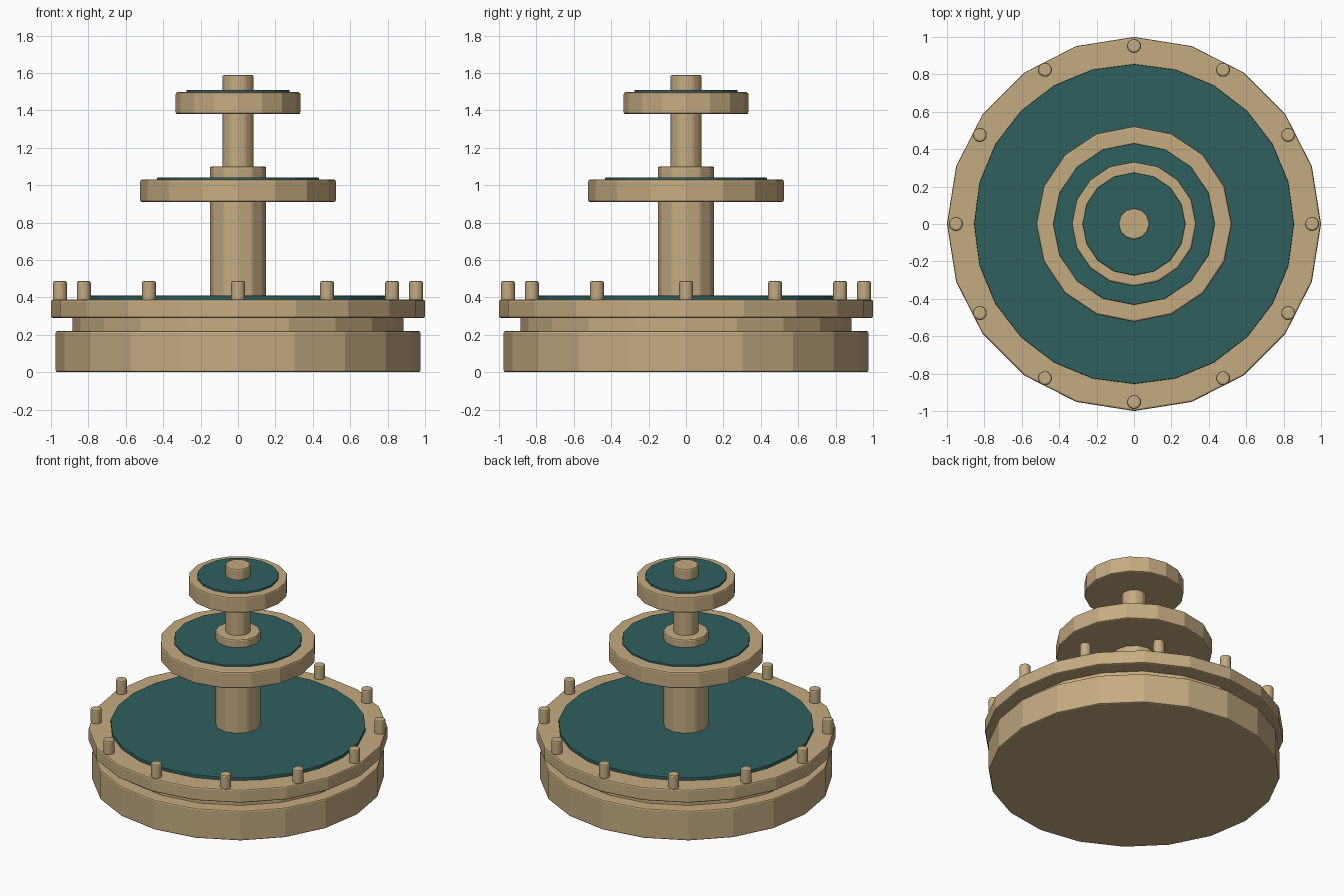
import bpy, math

if "Cube" in bpy.data.objects:
    bpy.data.objects.remove(bpy.data.objects["Cube"])


def material(name, rgb):
    m = bpy.data.materials.new(name)
    m.diffuse_color = (*rgb, 1)
    m.use_nodes = True
    m.node_tree.nodes["Principled BSDF"].inputs["Base Color"].default_value = m.diffuse_color
    return m


stone = material("sandstone", (0.56, 0.41, 0.22))
water = material("teal_water", (0.027, 0.115, 0.113))


def disc(name, sides, radius, z0, z1, mat, bevel=0.01, x=0, y=0):
    """Upright faceted cylinder from z0 to z1 with softened edges."""
    bpy.ops.mesh.primitive_cylinder_add(
        vertices=sides, radius=radius, depth=z1 - z0,
        location=(x, y, (z0 + z1) / 2))
    ob = bpy.context.object
    ob.name = name
    ob.data.materials.append(mat)
    mod = ob.modifiers.new("soft_edges", 'BEVEL')
    mod.width = bevel
    mod.segments = 2
    mod.limit_method = 'ANGLE'
    mod.angle_limit = math.radians(25)
    return ob


# Stepped base and main basin
disc("base", 20, 0.975, 0, 0.22, stone)
disc("waist", 20, 0.885, 0.215, 0.295, stone, 0.003)
disc("main_basin", 20, 1.0, 0.29, 0.388, stone)
disc("main_water", 24, 0.855, 0.38, 0.41, water, 0.004)

# Lower column and middle bowl
disc("lower_column", 12, 0.152, 0.38, 1.10, stone)
disc("middle_bowl", 16, 0.523, 0.91, 1.03, stone)
disc("middle_water", 16, 0.432, 1.02, 1.042, water, 0.004)

# Upper column and top bowl
disc("upper_column", 12, 0.084, 1.09, 1.59, stone)
disc("top_bowl", 16, 0.333, 1.38, 1.497, stone)
disc("top_water", 16, 0.275, 1.49, 1.51, water, 0.004)

# Ring of pegs around the rim
for i in range(12):
    a = math.radians(30 * i)
    disc(f"rim_peg_{i + 1}", 8, 0.04, 0.38, 0.488, stone, 0.012,
         0.952 * math.cos(a), 0.952 * math.sin(a))
